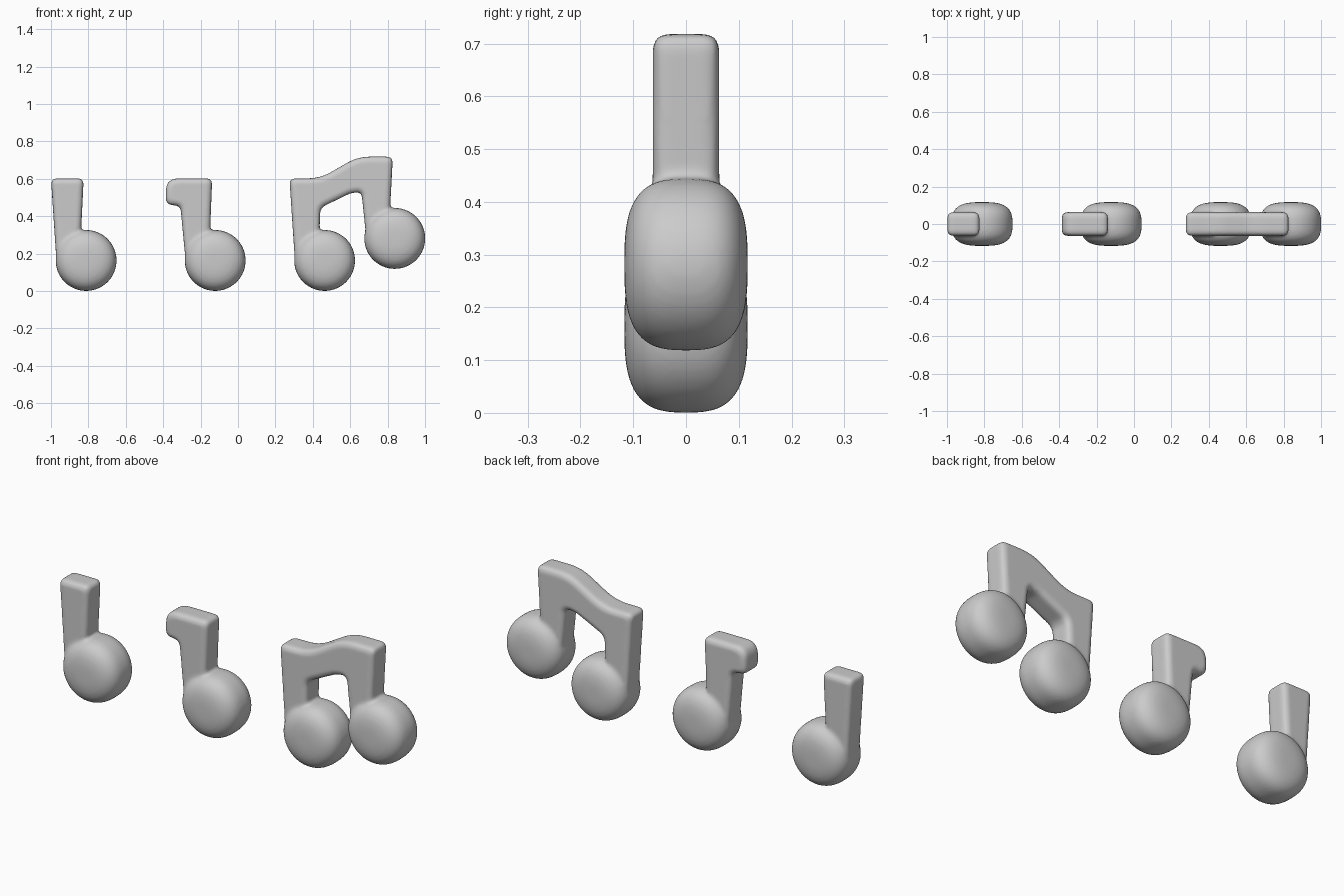
import bpy, bmesh, math
from mathutils import Vector, Matrix

if "Cube" in bpy.data.objects:
    bpy.data.objects.remove(bpy.data.objects["Cube"])

HALF = 0.063   # stem half depth
ROUND = 0.026  # rounded edge of the stems


def fillet(points):
    """Round every (x, z, radius) corner of a closed outline."""
    out = []
    n = len(points)
    for i, (x, z, r) in enumerate(points):
        p = Vector((x, z))
        a = Vector(points[i - 1][:2]) - p
        b = Vector(points[(i + 1) % n][:2]) - p
        d = min(r / math.tan(a.angle(b) / 2), a.length * 0.48, b.length * 0.48)
        s, e = p + a.normalized() * d, p + b.normalized() * d
        for k in range(7):
            t = k / 6
            out.append(s * (1 - t) ** 2 + p * 2 * t * (1 - t) + e * t * t)
    return out


def slab(name, points):
    """Outline in the front plane, extruded with rounded rims."""
    cu = bpy.data.curves.new(name, 'CURVE')
    cu.dimensions = '2D'
    cu.fill_mode = 'BOTH'
    cu.extrude = HALF - ROUND
    cu.bevel_depth = ROUND
    cu.bevel_resolution = 3
    cu.offset = -ROUND
    pts = fillet(points)
    sp = cu.splines.new('POLY')
    sp.points.add(len(pts) - 1)
    for q, p in zip(sp.points, pts):
        q.co = (p.x, p.y, 0, 1)
    sp.use_cyclic_u = True
    ob = bpy.data.objects.new(name, cu)
    bpy.context.collection.objects.link(ob)
    dg = bpy.context.evaluated_depsgraph_get()
    me = bpy.data.meshes.new_from_object(ob.evaluated_get(dg))
    bpy.data.objects.remove(ob)
    me.transform(Matrix.Rotation(math.pi / 2, 4, 'X'))
    return me


def add_head(bm, x, z, r=0.163, h=0.117, e=2 / 3):
    """Puffy disc facing the front."""
    verts = bmesh.ops.create_uvsphere(bm, u_segments=48, v_segments=32, radius=1)['verts']
    for v in verts:
        c = v.co.copy()
        rad = math.hypot(c.x, c.y)
        s = r * rad ** e / rad if rad > 1e-5 else 0
        y = math.copysign(h * abs(c.z) ** e, c.z)
        v.co = (x + c.x * s, y, z + c.y * s)


def note(name, outline, heads):
    bm = bmesh.new()
    me = slab(name, outline)
    bm.from_mesh(me)
    bmesh.ops.remove_doubles(bm, verts=bm.verts, dist=1e-4)
    for x, z in heads:
        add_head(bm, x, z)
    bmesh.ops.recalc_face_normals(bm, faces=bm.faces)
    bm.to_mesh(me)
    bm.free()
    ob = bpy.data.objects.new(name, me)
    bpy.context.collection.objects.link(ob)
    # fuse heads and stem into one soft skin
    rm = ob.modifiers.new("fuse", 'REMESH')
    rm.mode = 'VOXEL'
    rm.voxel_size = 0.009
    rm.use_smooth_shade = True
    sm = ob.modifiers.new("soften", 'SMOOTH')
    sm.factor = 0.5
    sm.iterations = 6
    return ob


# plain stem note
note("quarter_note", [
    (-1.0, 0.602, 0.03), (-0.825, 0.602, 0.03), (-0.84, 0.3, 0.02),
    (-0.86, 0.1, 0.03), (-0.945, 0.1, 0.03), (-0.972, 0.18, 0.1)],
    [(-0.812, 0.163)])

# note with a short flag
note("flag_note", [
    (-0.385, 0.602, 0.09), (-0.138, 0.602, 0.03), (-0.15, 0.3, 0.02),
    (-0.17, 0.1, 0.03), (-0.255, 0.1, 0.03), (-0.282, 0.18, 0.1),
    (-0.308, 0.455, 0.03), (-0.387, 0.462, 0.04)],
    [(-0.122, 0.163)])

# two stems joined by a wavy beam
note("beamed_notes", [
    (0.275, 0.602, 0.03), (0.44, 0.602, 0.25), (0.64, 0.718, 0.25),
    (0.828, 0.718, 0.03), (0.812, 0.42, 0.02), (0.795, 0.22, 0.03),
    (0.71, 0.22, 0.03), (0.684, 0.3, 0.1), (0.66, 0.532, 0.03),
    (0.6, 0.522, 0.1), (0.44, 0.445, 0.05), (0.435, 0.3, 0.02),
    (0.415, 0.1, 0.03), (0.33, 0.1, 0.03), (0.303, 0.18, 0.1)],
    [(0.463, 0.163), (0.838, 0.281)])
